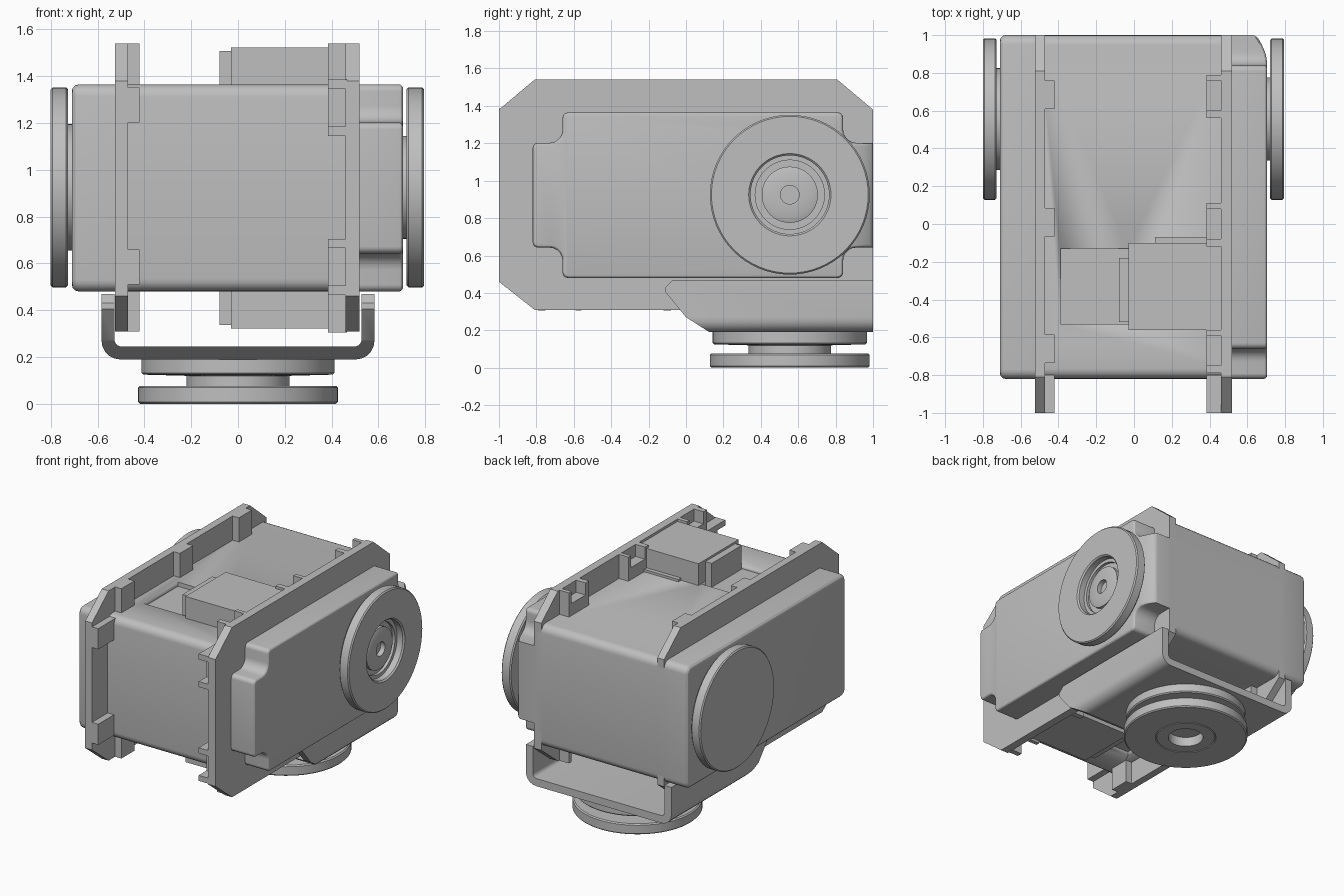
import bpy, bmesh, math
from mathutils import Vector, Matrix

cube = bpy.data.objects.get("Cube")
if cube:
    bpy.data.objects.remove(cube, do_unlink=True)

grey = bpy.data.materials.new("plain grey")
grey.use_nodes = True
colour = (0.52, 0.52, 0.52, 1)
grey.diffuse_color = colour
grey.node_tree.nodes["Principled BSDF"].inputs["Base Color"].default_value = colour

MID_Z = 0.9225          # centre height of the housing
HUB_Y, HUB_Z = 0.555, 0.925


def finish(name, bm):
    bmesh.ops.recalc_face_normals(bm, faces=bm.faces[:])
    me = bpy.data.meshes.new(name)
    bm.to_mesh(me)
    bm.free()
    me.materials.append(grey)
    me.shade_smooth()
    me.set_sharp_from_angle(angle=math.radians(28))
    ob = bpy.data.objects.new(name, me)
    bpy.context.collection.objects.link(ob)
    return ob


def add_box(bm, lo, hi):
    lo, hi = Vector(lo), Vector(hi)
    m = Matrix.Translation((lo + hi) / 2) @ Matrix.Diagonal((*(hi - lo), 1))
    bmesh.ops.create_cube(bm, size=1, matrix=m)


def box(name, lo, hi, bevel=0, segments=3):
    bm = bmesh.new()
    add_box(bm, lo, hi)
    if bevel:
        bmesh.ops.bevel(bm, geom=bm.edges[:], offset=bevel, segments=segments,
                        profile=0.5, affect='EDGES')
    return finish(name, bm)


def rounded(corners, steps=5):
    """Outline with each corner (a, b, radius) rounded off."""
    out = []
    for i, (a, b, r) in enumerate(corners):
        p = Vector((a, b))
        if not r:
            out.append(p)
            continue
        q = Vector(corners[i - 1][:2]) - p
        s = Vector(corners[(i + 1) % len(corners)][:2]) - p
        u, v = q.normalized() * r, s.normalized() * r
        for k in range(steps + 1):
            t = k / steps * math.pi / 2
            out.append(p + u * (1 - math.sin(t)) + v * (1 - math.cos(t)))
    return out


def prism(outline, axis, start, end, bevel=0):
    """Extrude an outline along an axis; the end cap may be bevelled."""
    place = {'x': lambda p, h: (h, p.x, p.y), 'y': lambda p, h: (p.x, h, p.y)}[axis]
    bm = bmesh.new()
    a = [bm.verts.new(place(p, start)) for p in outline]
    b = [bm.verts.new(place(p, end)) for p in outline]
    bm.faces.new(a)
    cap = bm.faces.new(b)
    for i in range(len(a)):
        bm.faces.new((a[i - 1], a[i], b[i], b[i - 1]))
    bmesh.ops.recalc_face_normals(bm, faces=bm.faces[:])
    if bevel:
        bmesh.ops.bevel(bm, geom=list(cap.edges), offset=bevel, segments=3,
                        profile=0.5, affect='EDGES')
    return bm


def lathe(name, profile, matrix, sides=64):
    bm = bmesh.new()
    verts = [bm.verts.new((r, 0, h)) for r, h in profile]
    edges = [bm.edges.new(e) for e in zip(verts, verts[1:])]
    bmesh.ops.spin(bm, geom=verts + edges, cent=(0, 0, 0), axis=(0, 0, 1),
                   angle=math.tau, steps=sides, use_duplicate=False)
    bmesh.ops.remove_doubles(bm, verts=bm.verts[:], dist=1e-4)
    bm.transform(matrix)
    return finish(name, bm)


def rect(y0, y1, z0, z1, r):
    return rounded([(y0, z0, r), (y1, z0, r), (y1, z1, r), (y0, z1, r)])


# Housing core with shallow pockets beside the sockets
core = finish("housing_core", prism(rect(-0.82, 1, 0.48, 1.365, 0.055), 'x', -0.5, 0.5))
bm = bmesh.new()
for z in (0.48, 1.365):
    add_box(bm, (-0.39, -0.53, z - 0.03), (-0.03, -0.13, z + 0.03))
cutter = finish("pocket_cutter", bm)
cutter.hide_render = True
cut = core.modifiers.new("pockets", 'BOOLEAN')
cut.operation, cut.object, cut.solver = 'DIFFERENCE', cutter, 'EXACT'
bpy.context.view_layer.update()
core.data = bpy.data.meshes.new_from_object(
    core.evaluated_get(bpy.context.evaluated_depsgraph_get()))
core.modifiers.clear()
bpy.data.objects.remove(cutter, do_unlink=True)

# Rounded cover on the right
finish("right_cover", prism(rect(-0.82, 1, 0.48, 1.365, 0.05), 'x', -0.48, -0.71, 0.03))

# Notched cover on the left, sloping off at the back
o, c = 0.03, 0.07
half = [(-0.82, 0.28, o), (-0.66, 0.28, c), (-0.66, 0.4425, o),
        (0.84, 0.4425, o), (0.84, 0.28, c), (1, 0.28, 0)]
corners = half + [(y, -z, r) for y, z, r in reversed(half)]
bm = prism(rounded([(y, z + MID_Z, r) for y, z, r in corners]), 'x', 0.5, 0.705, 0.018)
for y in (0.84, 0.9, 0.95):
    bmesh.ops.bisect_plane(bm, geom=bm.verts[:] + bm.edges[:] + bm.faces[:],
                           plane_co=(0, y, 0), plane_no=(0, 1, 0))
for v in bm.verts:
    if v.co.x > 0.6 and v.co.y > 0.84:
        v.co.x -= 0.06 * ((v.co.y - 0.84) / 0.16) ** 2
finish("left_cover", bm)

# Eight-sided flange plates
octagon = [Vector(p) for p in ((-1, 0.46), (-0.81, 0.31), (0.81, 0.31), (1, 0.46),
                               (1, 1.38), (0.81, 1.54), (-0.81, 1.54), (-1, 1.38))]
finish("right_flange", prism(octagon, 'x', -0.525, -0.47))
finish("left_flange", prism(octagon, 'x', 0.46, 0.52))

# Ribs bracing the flanges: solid on the right, paired fins on the left
bm = bmesh.new()
for y in (0.685, 0.01, -0.66):
    for z0, z1 in ((0.31, 0.5), (1.34, 1.54)):
        add_box(bm, (-0.475, y - 0.075, z0), (-0.42, y + 0.075, z1))
for z in (0.585, 1.277):
    add_box(bm, (-0.475, -1, z - 0.075), (-0.42, -0.8, z + 0.075))
finish("right_ribs", bm)

bm = bmesh.new()
for y in (0.68, 0.0, -0.67):
    for s in (1, -1):
        for d0, d1, h in ((-0.12, -0.08, 0.6175), (-0.08, 0.08, 0.53), (0.08, 0.11, 0.6175)):
            z0, z1 = sorted((MID_Z + s * 0.42, MID_Z + s * h))
            add_box(bm, (0.385, y + d0, z0), (0.465, y + d1, z1))
for z in (0.585, 1.265):
    for d0, d1, y in ((-0.12, -0.08, -1), (-0.08, 0.08, -0.91), (0.08, 0.12, -1)):
        add_box(bm, (0.385, y, z + d0), (0.465, -0.8, z + d1))
finish("left_ribs", bm)

# Cable sockets above and below
for side, s in (("top", 1), ("bottom", -1)):
    for part, lo, hi, h in (("socket", (-0.03, -0.56), (0.465, -0.1), 0.6),
                            ("socket_lip", (-0.08, -0.52), (-0.02, -0.18), 0.585),
                            ("socket_ledge", (0.11, -0.11), (0.4, -0.07), 0.46)):
        z0, z1 = sorted((MID_Z + s * 0.4, MID_Z + s * h))
        box(f"{side}_{part}", (*lo, z0), (*hi, z1))

# U-shaped bracket with trimmed front corners
w, t = 0.583, 0.055
channel = rounded([(-w, 0.47, 0), (-w, 0.19, 0.08), (w, 0.19, 0.08), (w, 0.47, 0),
                   (w - t, 0.47, 0), (w - t, 0.245, 0.03),
                   (t - w, 0.245, 0.03), (t - w, 0.47, 0)])
bm = prism(channel, 'y', -0.11, 1)
for point, normal in (((0, 0.065, 0.19), (0, -0.08, -0.065)),
                      ((0, 0, 0.27), (0, -0.07, -0.11)),
                      ((0, -0.11, 0.43), (0, -0.04, 0.04))):
    bmesh.ops.bisect_plane(bm, geom=bm.verts[:] + bm.edges[:] + bm.faces[:],
                           plane_co=point, plane_no=normal, clear_outer=True)
    bmesh.ops.holes_fill(bm, edges=[e for e in bm.edges if e.is_boundary], sides=0)
finish("bracket", bm)

# Turning discs: hollow hub on the left, plain on the right, stacked below
e = 0.008
left_axis = Matrix.Translation((0, HUB_Y, HUB_Z)) @ Matrix.Rotation(math.pi / 2, 4, 'Y')
right_axis = Matrix.Translation((0, HUB_Y, HUB_Z)) @ Matrix.Rotation(-math.pi / 2, 4, 'Y')
R = 0.427
lathe("left_disc", [(0, 0.69), (0.22, 0.69), (0.22, 0.72), (R - e, 0.72), (R, 0.72 + e),
                    (R, 0.795 - e), (R - e, 0.795), (0.22, 0.795), (0.21, 0.785),
                    (0.21, 0.74), (0.185, 0.74), (0.185, 0.72), (0.15, 0.72),
                    (0.15, 0.745), (0.12, 0.755), (0.05, 0.755), (0.05, 0.72),
                    (0, 0.72)], left_axis)
lathe("right_disc", [(0, 0.69), (0.27, 0.69), (0.27, 0.727), (R - e, 0.727), (R, 0.727 + e),
                     (R, 0.8 - e), (R - e, 0.8), (0, 0.8)], right_axis)
lathe("base_discs", [(0, 0.2), (0.413, 0.2), (0.413, 0.125 + e), (0.413 - e, 0.125),
                     (0.22, 0.12), (0.22, 0.077), (R - e, 0.077), (R, 0.077 - e),
                     (R, e), (R - e, 0), (0.21, 0), (0.205, 0.006), (0.2, 0),
                     (0.12, 0), (0.12, 0.07), (0, 0.07)],
      Matrix.Translation((0, HUB_Y, 0)))
